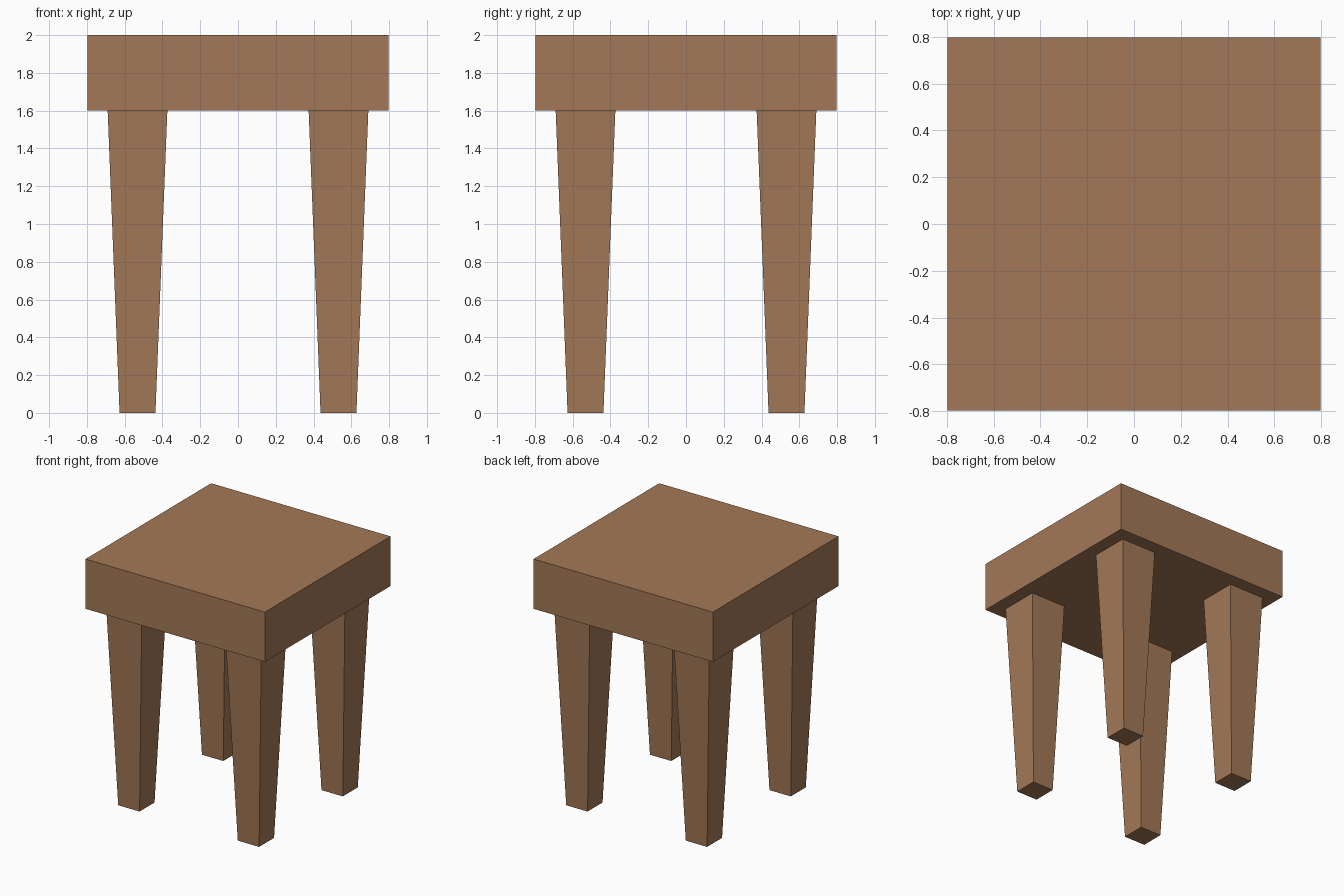
import bpy
import bmesh

if "Cube" in bpy.data.objects:
    bpy.data.objects.remove(bpy.data.objects["Cube"])

wood = bpy.data.materials.new("wood")
wood.diffuse_color = (0.37, 0.19, 0.095, 1)
wood.use_nodes = True
wood.node_tree.nodes["Principled BSDF"].inputs["Base Color"].default_value = wood.diffuse_color


def tapered_block(name, x, y, z0, z1, half_bottom, half_top):
    """Square block whose bottom and top may differ in width."""
    bm = bmesh.new()
    bmesh.ops.create_cube(bm, size=2)
    for v in bm.verts:
        top = v.co.z > 0
        half = half_top if top else half_bottom
        v.co.x *= half
        v.co.y *= half
        v.co.z = z1 - z0 if top else 0
    mesh = bpy.data.meshes.new(name)
    bm.to_mesh(mesh)
    bm.free()
    mesh.materials.append(wood)
    obj = bpy.data.objects.new(name, mesh)
    obj.location = (x, y, z0)
    bpy.context.collection.objects.link(obj)
    return obj


# Thick square seat
tapered_block("seat", 0, 0, 1.6, 2.0, 0.798, 0.798)

# Four legs narrowing towards the floor
LEG = 0.532
for depth, sy in (("front", -1), ("back", 1)):
    for side, sx in (("left", -1), ("right", 1)):
        tapered_block(f"{depth}_{side}_leg", sx * LEG, sy * LEG, 0, 1.6, 0.095, 0.158)
